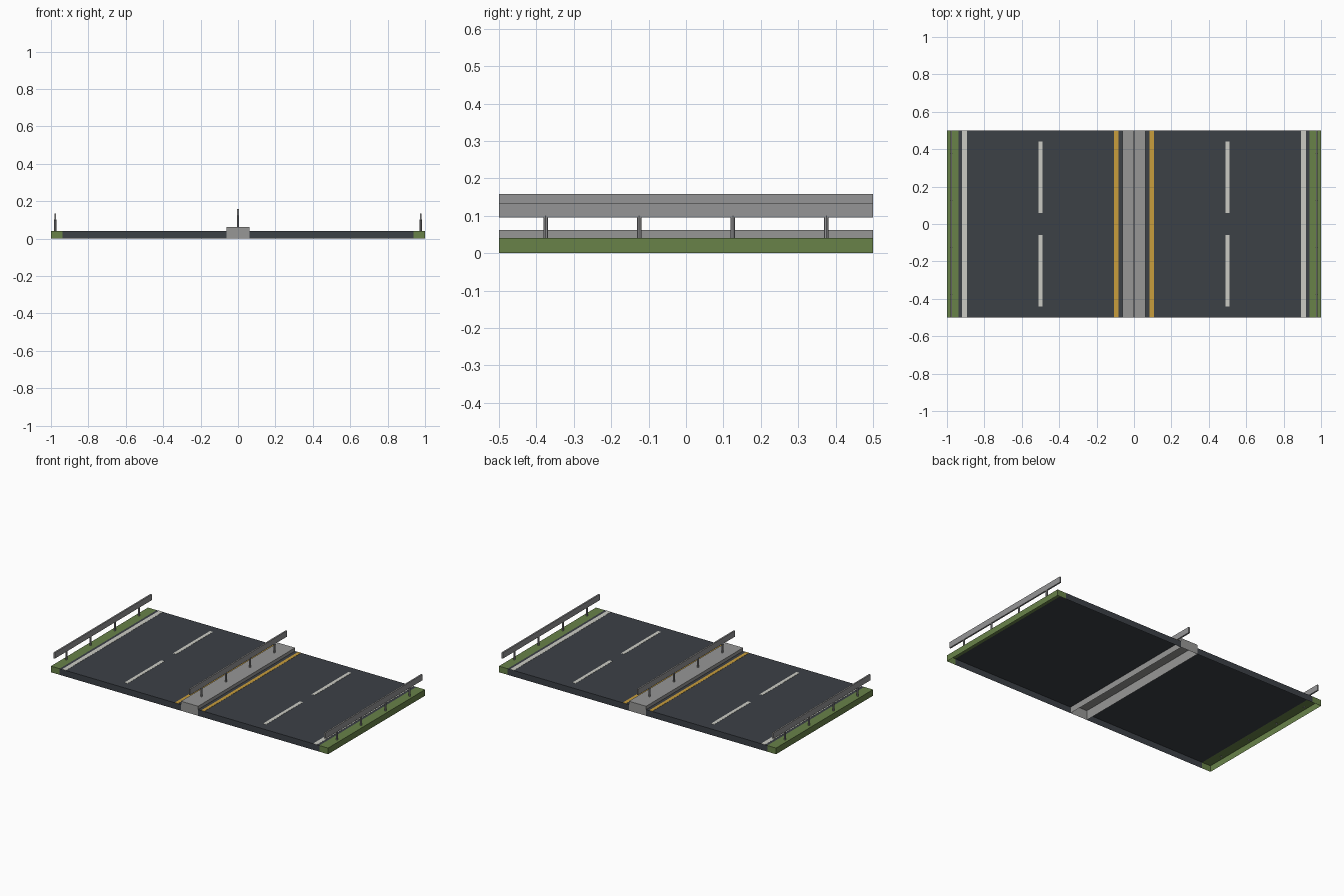
import bpy, bmesh
from mathutils import Matrix, Vector

cube = bpy.data.objects.get("Cube")
if cube:
    bpy.data.objects.remove(cube, do_unlink=True)


def material(name, rgb):
    m = bpy.data.materials.new(name)
    m.use_nodes = True
    m.diffuse_color = (*rgb, 1)
    m.node_tree.nodes["Principled BSDF"].inputs["Base Color"].default_value = (*rgb, 1)
    return m


ASPHALT = material("asphalt", (0.045, 0.052, 0.062))
GRASS = material("grass", (0.14, 0.225, 0.066))
CONCRETE = material("concrete", (0.31, 0.31, 0.305))
STEEL = material("steel", (0.30, 0.30, 0.305))
WHITE = material("white_paint", (0.60, 0.60, 0.55))
YELLOW = material("yellow_paint", (0.58, 0.34, 0.045))

LENGTH = 1.0
ROAD_Z = 0.04
MEDIAN_Z = 0.062


def finish(name, bm, mat):
    mesh = bpy.data.meshes.new(name)
    bm.to_mesh(mesh)
    bm.free()
    mesh.materials.append(mat)
    obj = bpy.data.objects.new(name, mesh)
    bpy.context.collection.objects.link(obj)
    return obj


def box(name, x, y, z, mat, open_sides=()):
    """Box from (low, high) ranges; faces pointing along open_sides are removed."""
    bm = bmesh.new()
    size = [r[1] - r[0] for r in (x, y, z)]
    mid = [(r[0] + r[1]) / 2 for r in (x, y, z)]
    bmesh.ops.create_cube(bm, size=1, matrix=Matrix.Translation(mid) @ Matrix.Diagonal((*size, 1)))
    bm.normal_update()
    gone = [f for f in bm.faces if any(f.normal.dot(Vector(s)) > 0.9 for s in open_sides)]
    bmesh.ops.delete(bm, geom=gone, context="FACES")
    return finish(name, bm, mat)


def guardrail(name, x, base):
    """Row of slim round posts carrying one long beam."""
    bm = bmesh.new()
    for i in range(4):
        y = -0.375 + 0.25 * i
        bmesh.ops.create_cone(bm, cap_ends=True, segments=8, radius1=0.006, radius2=0.006,
                              depth=0.064, matrix=Matrix.Translation((x, y, base + 0.031)))
    finish(name + "_posts", bm, STEEL)
    box(name + "_beam", (x - 0.005, x + 0.005), full, (base + 0.058, base + 0.096), STEEL)


full = (-LENGTH / 2, LENGTH / 2)
DOWN, LEFT, RIGHT = (0, 0, -1), (1, 0, 0), (-1, 0, 0)

# Central divider, open underneath
box("median", (-0.062, 0.062), full, (0, MEDIAN_Z), CONCRETE, [DOWN])
guardrail("median_rail", 0, MEDIAN_Z)

for side, s in (("left", 1), ("right", -1)):
    def span(a, b):
        return tuple(sorted((s * a, s * b)))

    inner, outer = (RIGHT, LEFT) if s > 0 else (LEFT, RIGHT)

    # Carriageway and verge shells
    box(side + "_road", span(0.062, 0.937), full, (0, ROAD_Z), ASPHALT, [DOWN, inner, outer])
    box(side + "_verge", span(0.937, 1), full, (0, ROAD_Z), GRASS, [DOWN, inner])
    guardrail(side + "_rail", s * 0.977, ROAD_Z - 0.002)

    # Painted lines
    paint = (ROAD_Z, ROAD_Z + 0.001)
    box(side + "_edge_line", span(0.892, 0.92), full, paint, WHITE, [DOWN])
    box(side + "_inner_line", span(0.084, 0.106), full, paint, YELLOW, [DOWN])
    for part, y in (("front", (-0.44, -0.06)), ("back", (0.06, 0.44))):
        box(f"{side}_{part}_lane_dash", span(0.489, 0.511), y, paint, WHITE, [DOWN])
